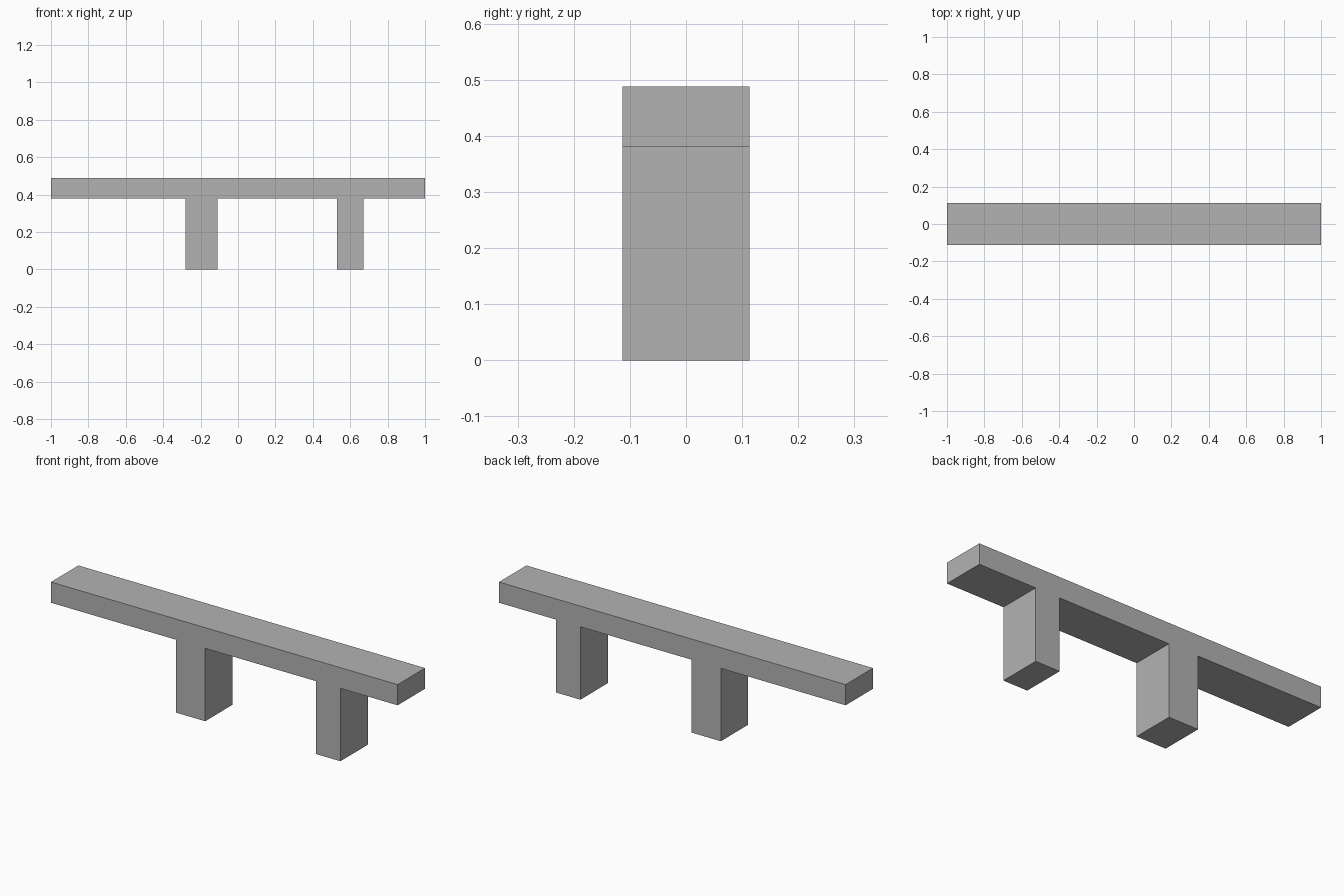
import bpy
import bmesh

if "Cube" in bpy.data.objects:
    bpy.data.objects.remove(bpy.data.objects["Cube"])

HALF_DEPTH = 0.113
BEAM_BOTTOM, BEAM_TOP = 0.38, 0.488
LEGS = [(-0.28, -0.11), (0.53, 0.67)]  # left and right edge of each leg

grey = bpy.data.materials.new("plain grey")
grey.diffuse_color = (0.45, 0.45, 0.45, 1)
grey.use_nodes = True
grey.node_tree.nodes["Principled BSDF"].inputs["Base Color"].default_value = grey.diffuse_color

# Outline of the beam with its two legs, as one continuous profile
outline = [(-1, BEAM_TOP), (-1, BEAM_BOTTOM)]
for left, right in LEGS:
    outline += [(left, BEAM_BOTTOM), (left, 0), (right, 0), (right, BEAM_BOTTOM)]
outline += [(1, BEAM_BOTTOM), (1, BEAM_TOP)]

# Extrude the profile from front to back
bm = bmesh.new()
front = bm.faces.new([bm.verts.new((x, -HALF_DEPTH, z)) for x, z in outline])
result = bmesh.ops.extrude_face_region(bm, geom=[front], use_keep_orig=True)
back_verts = [v for v in result["geom"] if isinstance(v, bmesh.types.BMVert)]
bmesh.ops.translate(bm, verts=back_verts, vec=(0, 2 * HALF_DEPTH, 0))
bmesh.ops.recalc_face_normals(bm, faces=bm.faces)

mesh = bpy.data.meshes.new("beam_with_legs")
bm.to_mesh(mesh)
bm.free()
mesh.materials.append(grey)
bpy.context.collection.objects.link(bpy.data.objects.new("beam_with_legs", mesh))
